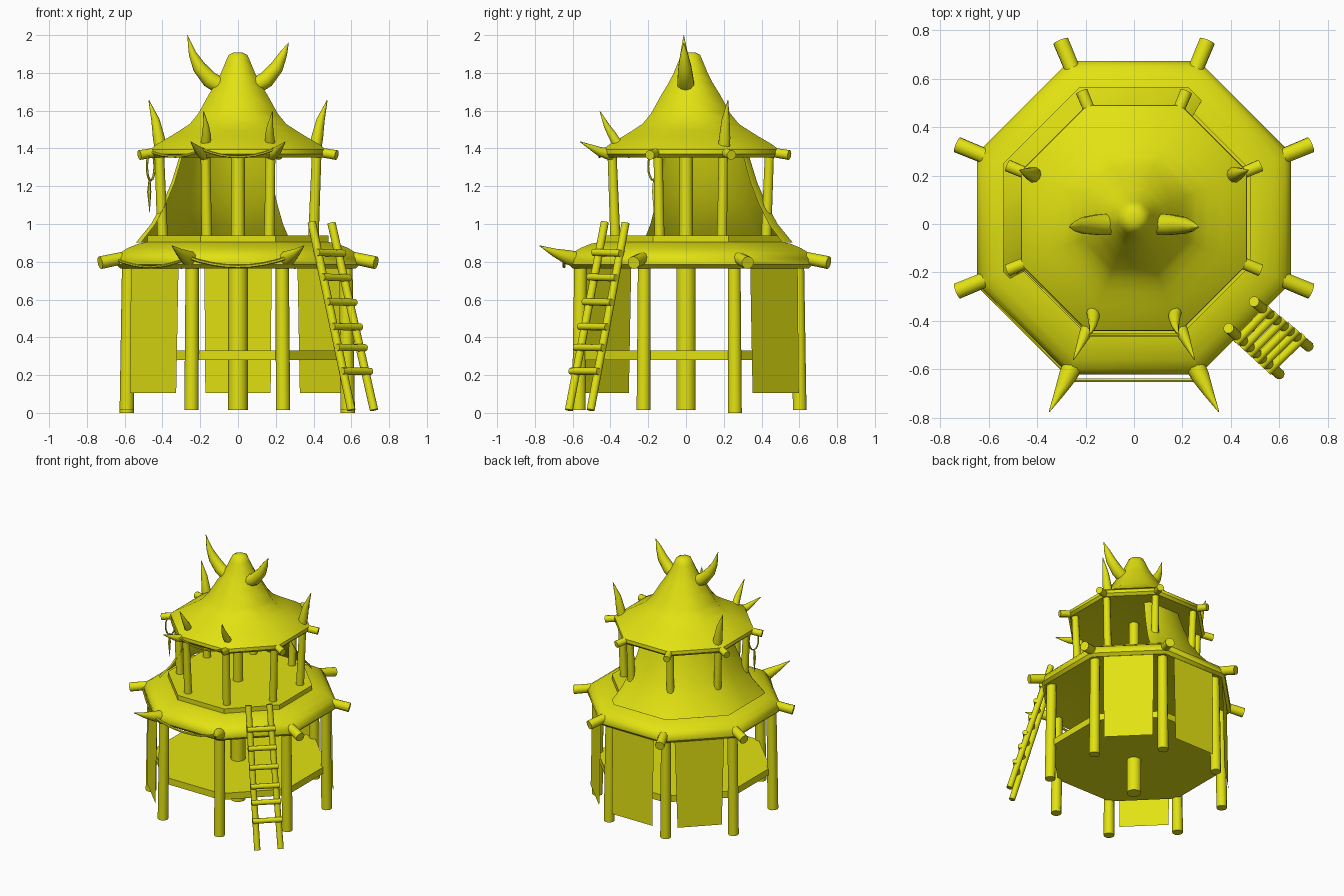
import bpy, bmesh, math
from mathutils import Vector

if "Cube" in bpy.data.objects:
    bpy.data.objects.remove(bpy.data.objects["Cube"])

CY = 0.025  # centre of the octagon plan in y
yellow = bpy.data.materials.new("yellow")
yellow.diffuse_color = (0.76, 0.76, 0.006, 1)
yellow.use_nodes = True
yellow.node_tree.nodes["Principled BSDF"].inputs["Base Color"].default_value = yellow.diffuse_color


def finish(name, bm, angle=40, normals=True):
    if normals:
        bmesh.ops.recalc_face_normals(bm, faces=bm.faces)
    me = bpy.data.meshes.new(name)
    bm.to_mesh(me)
    bm.free()
    me.materials.append(yellow)
    ob = bpy.data.objects.new(name, me)
    bpy.context.collection.objects.link(ob)
    bpy.ops.object.select_all(action='DESELECT')
    ob.select_set(True)
    bpy.context.view_layer.objects.active = ob
    bpy.ops.object.shade_smooth_by_angle(angle=math.radians(angle))
    return ob


def octo(deg, apothem, z):
    """Point on an octagon outline whose flat sides face 0, 45, 90..."""
    d = (deg + 22.5) % 45 - 22.5
    r = apothem / math.cos(math.radians(d))
    a = math.radians(deg)
    return Vector((r * math.cos(a), CY + r * math.sin(a), z))


def corner(k, r, z):
    a = math.radians(22.5 + 45 * k)
    return Vector((r * math.cos(a), CY + r * math.sin(a), z))


def skin(bm, rings, closed=True):
    n = len(rings[0])
    for a, b in zip(rings, rings[1:]):
        for i in range(n if closed else n - 1):
            j = (i + 1) % n
            bm.faces.new((a[i], a[j], b[j], b[i]))


def lathe8(name, profile, cap_ends=False, loop=False, angle=40):
    bm = bmesh.new()
    rings = [[bm.verts.new(octo(22.5 + 45 * k, a, z)) for k in range(8)] for a, z in profile]
    skin(bm, rings + ([rings[0]] if loop else []))
    if cap_ends:
        bm.faces.new(rings[0])
        bm.faces.new(rings[-1])
    return finish(name, bm, angle)


def tube(name, pts, radii, n=10):
    pts = [Vector(p) for p in pts]
    if not isinstance(radii, (list, tuple)):
        radii = [radii] * len(pts)
    bm = bmesh.new()
    rings = []
    for i, p in enumerate(pts):
        d = (pts[min(i + 1, len(pts) - 1)] - pts[max(i - 1, 0)]).normalized()
        ref = Vector((0, 1, 0)) if abs(d.y) < 0.8 else Vector((1, 0, 0))
        u = d.cross(ref).normalized()
        v = d.cross(u)
        rings.append([bm.verts.new(p + radii[i] * (math.cos(t) * u + math.sin(t) * v))
                      for t in (2 * math.pi * k / n for k in range(n))])
    skin(bm, rings)
    bm.faces.new(rings[0])
    bm.faces.new(rings[-1])
    return finish(name, bm, 50)


def sheet(name, rows):
    bm = bmesh.new()
    skin(bm, [[bm.verts.new(p) for p in row] for row in rows], closed=False)
    return finish(name, bm, 50)


def rope(name, a, b, sag, r=0.007):
    a, b = Vector(a), Vector(b)
    pts = [a.lerp(b, t / 8) - Vector((0, 0, sag * 4 * (t / 8) * (1 - t / 8))) for t in range(9)]
    return tube(name, pts, r, 6)


# floors
lathe8("lower_floor", [(0.575, 0.28), (0.575, 0.33)], cap_ends=True)
lathe8("upper_deck", [(0.48, 0.893), (0.48, 0.94)], cap_ends=True, angle=20)

# roofs with rounded rims and shallow undersides
lathe8("lower_roof", [(0.47, 0.907), (0.53, 0.895), (0.585, 0.872), (0.625, 0.847), (0.647, 0.815),
                      (0.645, 0.785), (0.625, 0.765), (0.59, 0.77), (0.45, 0.795), (0.2, 0.81)],
       cap_ends=True)
lathe8("upper_roof", [(0.025, 1.908), (0.05, 1.895), (0.065, 1.86), (0.09, 1.80), (0.118, 1.745),
                      (0.155, 1.685), (0.21, 1.585), (0.255, 1.53), (0.305, 1.497), (0.36, 1.463),
                      (0.43, 1.422), (0.465, 1.395), (0.467, 1.37), (0.45, 1.352), (0.42, 1.355),
                      (0.3, 1.375), (0.1, 1.385)], cap_ends=True, angle=45)

# posts
tube("centre_post_lower", [(0, 0, 0.015), (0, 0, 0.9)], 0.052, 14)
tube("centre_post_upper", [(0, 0, 0.93), (0, 0, 1.4)], 0.036, 12)
shift = Vector((-0.004, -0.008, 0))
for k in range(8):
    tube("lower_post", [corner(k, 0.633, 0.0 if k in (0, 3) else 0.015) + shift,
                        corner(k, 0.622, 0.82) + shift], [0.038, 0.035])
    tube("upper_post", [corner(k, 0.432, 0.92), corner(k, 0.452, 1.40)], [0.028, 0.025])

# beam ends at the roof corners, spikes on the two front ones (corners 5 and 6)
for k in range(8):
    if k in (5, 6):
        s = -1 if k == 5 else 1
        tube("lower_corner_spike",
             [(s * 0.235, -0.55, 0.805), (s * 0.275, -0.63, 0.825), (s * 0.31, -0.70, 0.85),
              (s * 0.35, -0.775, 0.885)],
             [0.045, 0.038, 0.021, 0.002])
        tube("upper_corner_spike",
             [(s * 0.175, -0.39, 1.365), (s * 0.205, -0.46, 1.385), (s * 0.25, -0.56, 1.435)],
             [0.033, 0.024, 0.002])
    else:
        tube("lower_beam_end", [corner(k, 0.58, 0.835), corner(k, 0.79, 0.795)], [0.032, 0.034])
        tube("upper_beam_end", [corner(k, 0.43, 1.385), corner(k, 0.565, 1.365)], [0.024, 0.026])

# claws standing on the upper roof, and the horns at the peak
for s in (-1, 1):
    tube("side_claw", [(s * 0.405, 0.20, 1.385), (s * 0.42, 0.205, 1.46), (s * 0.437, 0.21, 1.55),
                       (s * 0.472, 0.222, 1.655)], [0.034, 0.031, 0.022, 0.002])
    tube("front_claw", [(s * 0.17, -0.36, 1.42), (s * 0.167, -0.39, 1.47), (s * 0.17, -0.42, 1.52),
                        (s * 0.182, -0.455, 1.595)], [0.027, 0.024, 0.016, 0.002])
    top = 2.0 if s < 0 else 1.96
    tube("peak_horn", [(s * 0.08, 0, 1.725), (s * 0.15, -0.003, 1.765), (s * 0.205, -0.006, 1.83),
                       (s * 0.24, -0.01, 1.90), (s * 0.268, -0.012, top)],
         [0.046, 0.044, 0.036, 0.021, 0.001])

# flared cloth wall round the left and back of the upper storey
angles = [60, 67.5, 90, 112.5, 135, 157.5, 180, 202.5, 206]
sheet("upper_cloth_wall", [[octo(a, ap, z) for a in angles] for ap, z in
                           [(0.30, 1.40), (0.315, 1.34), (0.352, 1.22), (0.40, 1.11),
                            (0.46, 1.0), (0.54, 0.902)]])

# hanging cloth panels round the lower storey
for deg in (45, 90, 135, 225):
    a = math.radians(deg)
    out, side = Vector((math.cos(a), math.sin(a), 0)), Vector((-math.sin(a), math.cos(a), 0))
    base = Vector((0, CY, 0))
    low = 0.158 if deg == 135 else 0.173
    sheet("hanging_panel", [[base + out * ap + side * h * s + Vector((0, 0, z)) for s in (-1, 1)]
                            for ap, h, z in [(0.622, 0.178, 0.83), (0.636, low, 0.105)]])

# ropes slung between corners
rope("lower_front_rope", (-0.27, -0.645, 0.825), (0.27, -0.645, 0.825), 0.05, 0.009)
rope("lower_left_rope", corner(4, 0.705, 0.815), corner(5, 0.705, 0.82), 0.045)
rope("upper_front_rope", (-0.19, -0.458, 1.395), (0.19, -0.458, 1.395), 0.04)
rope("upper_left_rope", corner(4, 0.505, 1.385), corner(5, 0.505, 1.39), 0.03)

# rope loop with a feather hanging from the left beam end
c = Vector((-0.462, -0.17, 1.305))
tube("hanging_loop", [c + Vector((0.02 * math.cos(t), 0.03 * math.cos(t), 0.075 * math.sin(t)))
                      for t in (2 * math.pi * i / 16 for i in range(17))], 0.006, 6)
tube("feather", [(-0.468, -0.17, 1.24), (-0.47, -0.17, 1.17), (-0.468, -0.17, 1.06)],
     [0.005, 0.011, 0.001], 6)

# ladder
rails = [(Vector((0.60, -0.62, 0.015)), Vector((0.39, -0.43, 1.01))),
         (Vector((0.72, -0.505, 0.015)), Vector((0.495, -0.32, 1.005)))]
for lo, hi in rails:
    tube("ladder_rail", [lo, hi], 0.022)
for z in (0.22, 0.345, 0.455, 0.585, 0.715, 0.845):
    a, b = (lo.lerp(hi, (z - 0.015) / 0.99) + Vector((0.012, -0.012, 0)) for lo, hi in rails)
    d = (b - a) * 0.15
    tube("ladder_rung", [a - d, b + d], 0.019)
